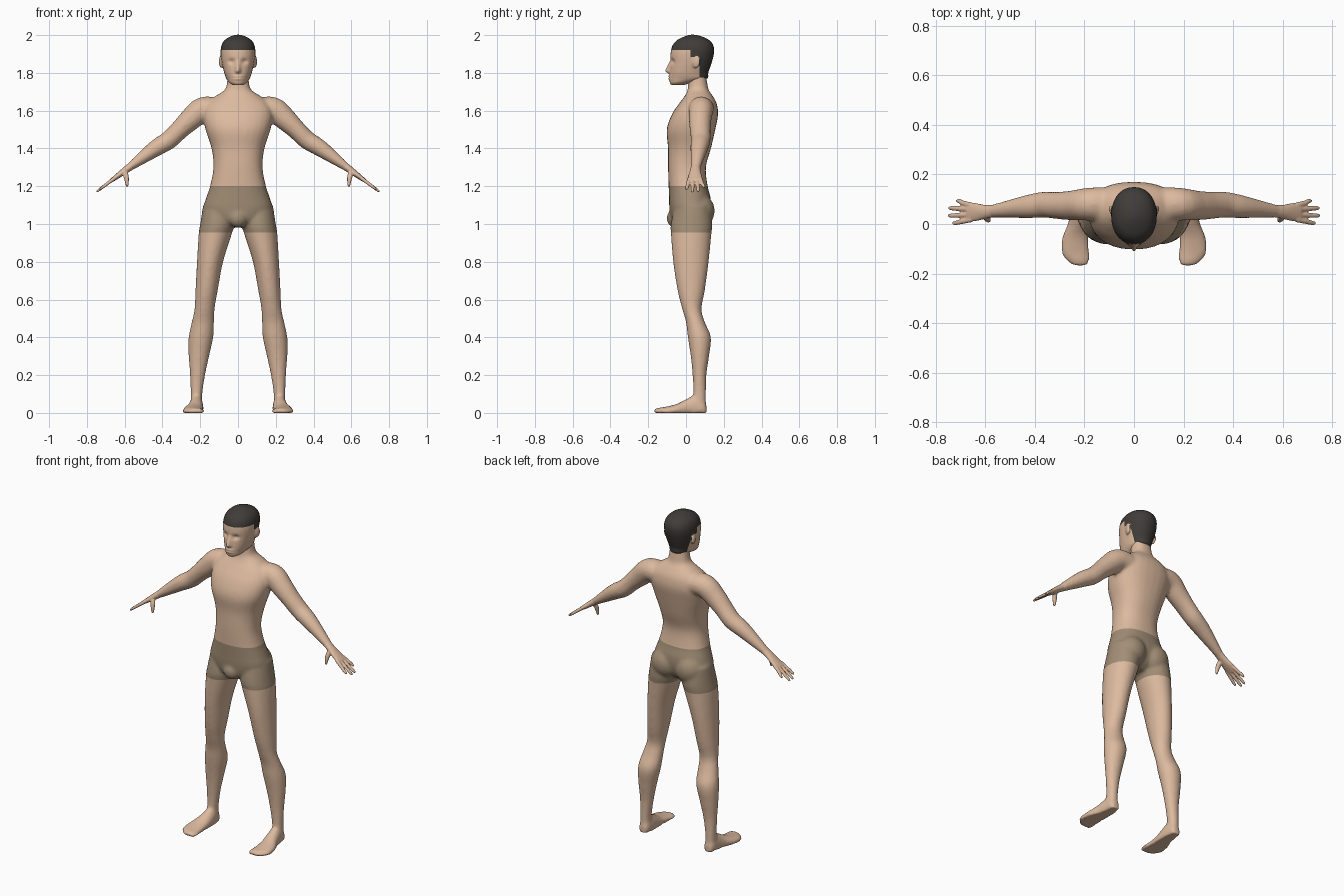
import bpy, bmesh, math
from mathutils import Vector, Matrix

if "Cube" in bpy.data.objects:
    bpy.data.objects.remove(bpy.data.objects["Cube"])


def material(name, rgb):
    m = bpy.data.materials.new(name)
    m.diffuse_color = (*rgb, 1)
    m.use_nodes = True
    m.node_tree.nodes["Principled BSDF"].inputs["Base Color"].default_value = m.diffuse_color
    return m


skin = material("skin", (0.72, 0.49, 0.345))
shorts = material("shorts_tan", (0.36, 0.27, 0.18))
hair = material("hair_dark", (0.05, 0.045, 0.04))


def refine(rows, n=4):
    """Catmull-Rom interpolation of parameter rows."""
    out = []
    for i in range(len(rows) - 1):
        p = [rows[max(0, min(len(rows) - 1, i + k))] for k in (-1, 0, 1, 2)]
        for s in range(n):
            t = s / n
            out.append([0.5 * (2 * b + (c - a) * t + (2 * a - 5 * b + 4 * c - d) * t * t
                               + (3 * b - a - 3 * c + d) * t ** 3) for a, b, c, d in zip(*p)])
    return out + [list(rows[-1])]


def loft(bm, rings):
    vs = [[bm.verts.new(p) for p in r] for r in rings]
    n = len(vs[0])
    for a, b in zip(vs, vs[1:]):
        for i in range(n):
            bm.faces.new((a[i], a[(i + 1) % n], b[(i + 1) % n], b[i]))
    bm.faces.new(vs[0])
    bm.faces.new(vs[-1])


def angles(n=28):
    return [2 * math.pi * i / n for i in range(n)]


def column(bm, rows, side=1, e=2.0):
    """Upright loft; rows are z, centre x, half width, front y, back y."""
    def sp(c):
        return math.copysign(abs(c) ** (2 / e), c)
    loft(bm, [[(side * (cx + hw * sp(math.cos(a))),
                (yf + yb) / 2 + (yb - yf) / 2 * sp(math.sin(a)), z) for a in angles()]
              for z, cx, hw, yf, yb in refine(rows)])


def tube(bm, rows, side=1):
    """Limb along a path; rows are x, y, z, radius along y, other radius."""
    rows = refine(rows)
    rings = []
    for i, (x, y, z, ry, rz) in enumerate(rows):
        t = Vector(rows[min(i + 1, len(rows) - 1)][:3]) - Vector(rows[max(i - 1, 0)][:3])
        v = t.cross(Vector((0, 1, 0))).normalized()
        u = v.cross(t).normalized()
        pts = [Vector((x, y, z)) + u * ry * math.cos(a) + v * rz * math.sin(a) for a in angles(20)]
        rings.append([(side * p.x, p.y, p.z) for p in pts])
    loft(bm, rings)


def ball(bm, centre, radii, turn=0):
    m = Matrix.Translation(centre) @ Matrix.Rotation(turn, 4, 'Z') @ Matrix.Diagonal((*radii, 1))
    bmesh.ops.create_uvsphere(bm, u_segments=24, v_segments=14, radius=1, matrix=m)


def fuse(name, bm, voxel, smooth):
    """Blend the overlapping parts into one smooth skin."""
    bmesh.ops.recalc_face_normals(bm, faces=bm.faces)
    me = bpy.data.meshes.new(name)
    bm.to_mesh(me)
    bm.free()
    ob = bpy.data.objects.new(name, me)
    bpy.context.collection.objects.link(ob)
    r = ob.modifiers.new("fuse", 'REMESH')
    r.mode, r.voxel_size, r.use_smooth_shade = 'VOXEL', voxel, True
    s = ob.modifiers.new("relax", 'SMOOTH')
    s.factor, s.iterations = 0.5, smooth
    ev = ob.evaluated_get(bpy.context.evaluated_depsgraph_get())
    ob.data = bpy.data.meshes.new_from_object(ev)
    ob.modifiers.clear()
    ob.data.materials.clear()
    ob.data.materials.append(skin)
    return ob


def paint(ob, mat, cuts, rule):
    """Cut along axis planes, then colour faces by rule."""
    ob.data.materials.append(mat)
    bm = bmesh.new()
    bm.from_mesh(ob.data)
    for axis, v in cuts:
        no = Vector((0, 0, 0))
        no[axis] = 1
        bmesh.ops.bisect_plane(bm, geom=bm.verts[:] + bm.edges[:] + bm.faces[:],
                               plane_co=no * v, plane_no=no, dist=1e-4)
    for f in bm.faces:
        f.smooth = True
        f.material_index = 1 if rule(f.calc_center_median()) else 0
    bm.to_mesh(ob.data)
    bm.free()


# Torso and neck
bm = bmesh.new()
column(bm, [(0.985, 0, .05, -.05, .07), (1.02, 0, .13, -.08, .11), (1.08, 0, .18, -.088, .13),
            (1.14, 0, .168, -.09, .13), (1.20, 0, .148, -.092, .115), (1.30, 0, .130, -.095, .105),
            (1.40, 0, .140, -.095, .132), (1.50, 0, .172, -.102, .155), (1.58, 0, .185, -.075, .170),
            (1.64, 0, .165, -.035, .162), (1.68, 0, .115, -.005, .140), (1.71, 0, .070, .008, .120),
            (1.75, 0, .058, .012, .112), (1.80, 0, .055, .012, .105)], e=2.3)
ball(bm, (0, -.058, 1.03), (.05, .044, .05))

for s in (1, -1):
    # Buttocks
    ball(bm, (s * .08, .07, 1.07), (.088, .082, .09))
    # Legs
    column(bm, [(1.10, .100, .085, -.06, .13), (1.00, .110, .090, -.08, .14), (.95, .120, .088, -.08, .135),
                (.80, .148, .069, -.068, .12), (.65, .166, .059, -.045, .10), (.55, .177, .053, -.02, .082),
                (.48, .186, .059, 0, .10), (.40, .196, .065, .01, .132), (.30, .207, .054, .025, .122),
                (.20, .214, .040, .035, .108), (.10, .220, .031, .038, .106), (.04, .220, .032, .03, .106)], s)
    # Feet
    feet = [(.108, .218, .018, .045), (.095, .22, .03, .075), (.05, .22, .036, .095), (0, .225, .042, .072),
            (-.05, .236, .052, .047), (-.11, .237, .057, .032), (-.15, .225, .046, .026), (-.17, .215, .022, .02)]
    loft(bm, [[(s * (cx + hw * math.cos(a)), y, max(0, zt * (.3 + .7 * math.sin(a)))) for a in angles()]
              for y, cx, hw, zt in refine(feet)])
    # Arms
    tube(bm, [(.10, .08, 1.605, .07, .06), (.185, .08, 1.607, .066, .066), (.25, .075, 1.555, .060, .060),
              (.31, .075, 1.498, .055, .051), (.365, .078, 1.445, .052, .049), (.43, .07, 1.405, .047, .045),
              (.51, .06, 1.348, .035, .033), (.575, .052, 1.30, .026, .021), (.60, .05, 1.282, .025, .017)], s)
body = fuse("body", bm, .009, 6)
paint(body, shorts, [(2, 1.20), (2, .955)], lambda c: .955 < c.z < 1.20)

# Hands: palm, thumb, four fingers
for s, name in ((1, "left_hand"), (-1, "right_hand")):
    bm = bmesh.new()
    tube(bm, [(.565, .052, 1.307, .025, .021), (.60, .049, 1.282, .028, .018), (.64, .048, 1.252, .037, .014),
              (.672, .048, 1.229, .038, .010)], s)
    tube(bm, [(.60, .035, 1.28, .012, .014), (.592, .022, 1.25, .012, .014), (.588, .015, 1.22, .009, .010),
              (.587, .013, 1.198, .005, .006)], s)
    for y0, y1, x1, z1 in ((.018, .004, .733, 1.182), (.038, .034, .75, 1.170),
                           (.058, .064, .748, 1.171), (.076, .093, .718, 1.192)):
        tube(bm, [(.655, y0, 1.241, .011, .010), (.69, (y0 + y1) / 2, 1.215, .0105, .009),
                  (x1 - .012, y1, z1 + .009, .009, .007), (x1, y1, z1, .005, .004)], s)
    fuse(name, bm, .004, 3)

# Head and ears
bm = bmesh.new()
column(bm, [(1.735, 0, .025, -.078, -.01), (1.748, 0, .046, -.086, .03), (1.77, 0, .062, -.088, .112),
            (1.80, 0, .073, -.087, .118), (1.85, 0, .085, -.083, .135), (1.90, 0, .092, -.082, .148),
            (1.94, 0, .089, -.074, .147), (1.97, 0, .074, -.052, .128), (1.99, 0, .046, -.015, .092),
            (2.002, 0, .012, .02, .05)], e=2.15)
for s in (1, -1):
    ball(bm, (s * .088, .052, 1.86), (.011, .024, .034), s * -.35)
head = fuse("head", bm, .005, 4)
# Nose, eye sockets and lips
for v in head.data.vertices:
    x, y, z = v.co
    if y < -.02:
        rise = max(0, min((1.87 - z) / .06, (z - 1.792) / .018, 1))
        v.co.y -= .026 * rise * math.exp(-(x / .013) ** 2)
        v.co.y += .012 * math.exp(-((abs(x) - .034) / .018) ** 2 - ((z - 1.86) / .014) ** 2)
        v.co.y -= .006 * math.exp(-(x / .026) ** 2) * (math.exp(-((z - 1.782) / .006) ** 2)
                                                      + math.exp(-((z - 1.768) / .006) ** 2))
paint(head, hair, [(2, 1.92), (2, 1.885), (2, 1.77), (1, .025), (1, .072)],
      lambda c: abs(c.x) < .093 and (c.z > 1.92 or (c.y > .025 and c.z > 1.885) or (c.y > .072 and c.z > 1.77)))
